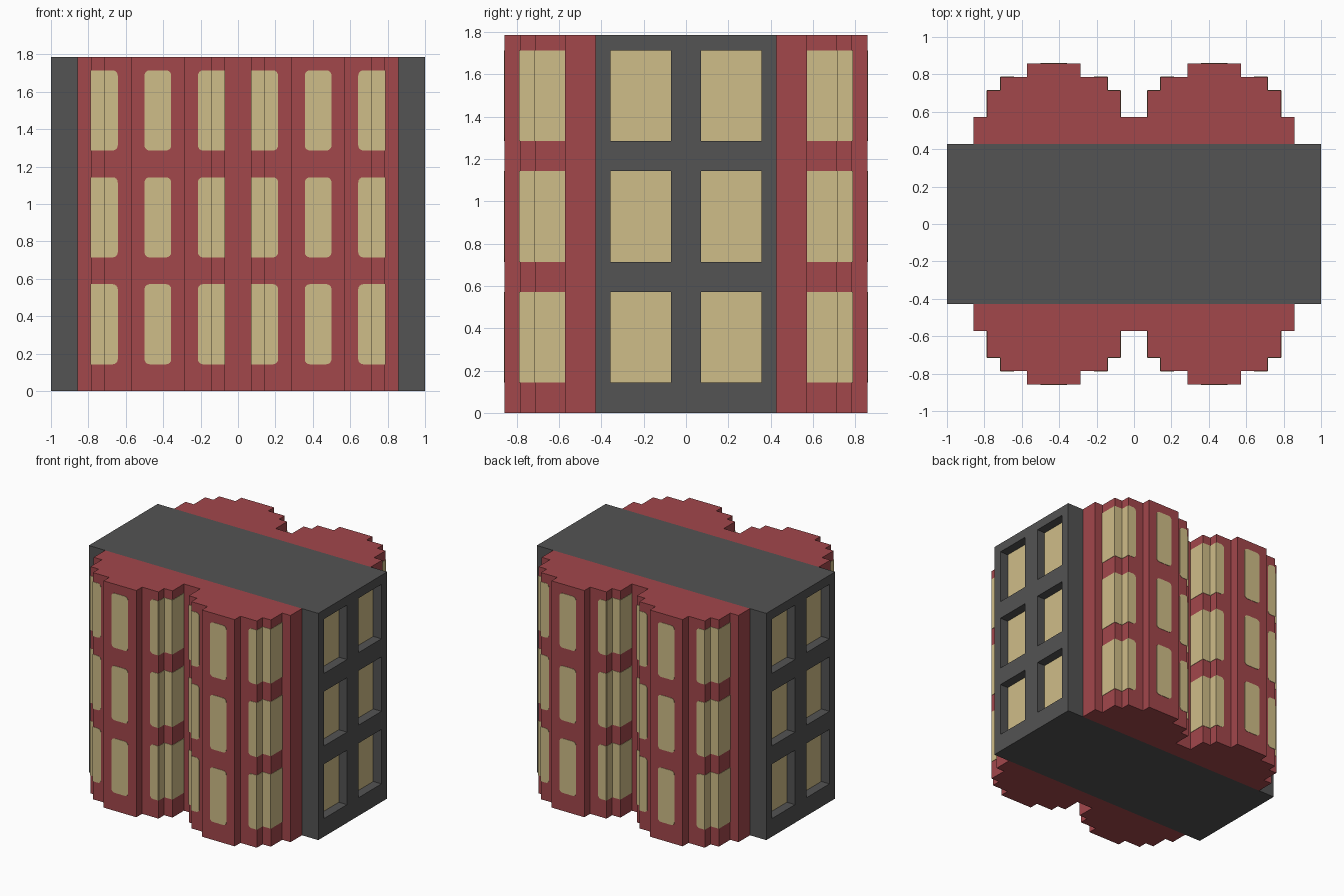
import bpy, bmesh, math
from mathutils import Vector

if "Cube" in bpy.data.objects:
    bpy.data.objects.remove(bpy.data.objects["Cube"])

U = 1 / 14                       # grid unit: the model is 28 units wide
HEIGHT = 25
FLOORS = [(2, 8), (10, 16), (18, 24)]


def srgb_material(name, rgb):
    lin = [((c / 255 + 0.055) / 1.055) ** 2.4 for c in rgb]
    mat = bpy.data.materials.new(name)
    mat.diffuse_color = (*lin, 1)
    mat.use_nodes = True
    mat.node_tree.nodes["Principled BSDF"].inputs["Base Color"].default_value = mat.diffuse_color
    return mat


RED = srgb_material("brick red", (162, 71, 75))
GREY = srgb_material("dark grey", (83, 83, 83))
CREAM = srgb_material("cream", (207, 189, 136))


def finish(bm, name, mats):
    bmesh.ops.recalc_face_normals(bm, faces=bm.faces)
    bmesh.ops.scale(bm, vec=(U, U, U), verts=bm.verts)
    me = bpy.data.meshes.new(name)
    bm.to_mesh(me)
    bm.free()
    for m in mats:
        me.materials.append(m)
    ob = bpy.data.objects.new(name, me)
    bpy.context.collection.objects.link(ob)
    return ob


def prism(bm, points, offset):
    face = bm.faces.new([bm.verts.new(p) for p in points])
    ext = bmesh.ops.extrude_face_region(bm, geom=[face], use_keep_orig=True)
    verts = [g for g in ext["geom"] if isinstance(g, bmesh.types.BMVert)]
    bmesh.ops.translate(bm, vec=offset, verts=verts)


# Central grey block with recessed windows on both ends
bm = bmesh.new()
bmesh.ops.create_cube(bm, size=1)
bmesh.ops.scale(bm, vec=(28, 12, HEIGHT), verts=bm.verts)
bmesh.ops.translate(bm, vec=(0, 0, HEIGHT / 2), verts=bm.verts)
cuts = [((0, y, 0), (0, 1, 0)) for y in (-5, -1, 1, 5)]
cuts += [((0, 0, z), (0, 0, 1)) for floor in FLOORS for z in floor]
for co, no in cuts:
    bmesh.ops.bisect_plane(bm, geom=bm.verts[:] + bm.edges[:] + bm.faces[:],
                           plane_co=co, plane_no=no)
bm.normal_update()


def is_window(f):
    c = f.calc_center_median()
    return (abs(f.normal.x) > 0.9 and 1 < abs(c.y) < 5
            and any(a < c.z < b for a, b in FLOORS))


panes = bmesh.ops.extrude_discrete_faces(
    bm, faces=[f for f in bm.faces if is_window(f)])["faces"]
for f in panes:
    f.material_index = 1
    for v in f.verts:
        v.co.x -= math.copysign(1, v.co.x)      # recess one unit deep
finish(bm, "central_block", [GREY, CREAM])

# Stepped red bays, front and back
half = [(1, 8), (1, 10), (2, 10), (2, 11), (4, 11), (4, 12), (8, 12), (8, 11),
        (10, 11), (10, 10), (11, 10), (11, 8), (12, 8), (12, 6)]
outline = half + [(-x, y) for x, y in reversed(half)]
for name, sy in (("front_bay", -1), ("back_bay", 1)):
    bm = bmesh.new()
    prism(bm, [(x, y * sy, 0) for x, y in outline], (0, 0, HEIGHT))
    finish(bm, name, [RED])


# Thin window plates that follow the steps; free ends have rounded corners
def pane_outline(length, z0, z1, round_start, round_end, r=0.38, n=4):
    pts = []
    corners = [(0, z0, 180, round_start), (length, z0, 270, round_end),
               (length, z1, 0, round_end), (0, z1, 90, round_start)]
    for u, z, a0, rounded in corners:
        if not rounded:
            pts.append((u, z))
            continue
        cu = r if u == 0 else length - r
        cz = z + r if z == z0 else z - r
        for i in range(n + 1):
            a = math.radians(a0 + 90 * i / n)
            pts.append((cu + r * math.cos(a), cz + r * math.sin(a)))
    return pts


RUNS = {  # name: (path in the +x +y quadrant, rounded start, rounded end)
    "inner_windows": ([(1, 8), (1, 10), (2, 10), (2, 11), (3, 11)], False, True),
    "middle_windows": ([(5, 12), (7, 12)], True, True),
    "outer_windows": ([(9, 11), (10, 11), (10, 10), (11, 10), (11, 8)], True, False),
}
for name, (path, r0, r1) in RUNS.items():
    bm = bmesh.new()
    last = len(path) - 2
    for sx in (-1, 1):
        for sy in (-1, 1):
            for z0, z1 in FLOORS:
                for i in range(last + 1):
                    a, b = Vector(path[i]), Vector(path[i + 1])
                    d = (b - a).normalized()
                    pts = pane_outline((b - a).length, z0, z1,
                                       r0 and i == 0, r1 and i == last)
                    prism(bm, [((a.x + d.x * u) * sx, (a.y + d.y * u) * sy, z)
                               for u, z in pts],
                          (-d.y * sx * 0.04, d.x * sy * 0.04, 0))
    finish(bm, name, [CREAM])
